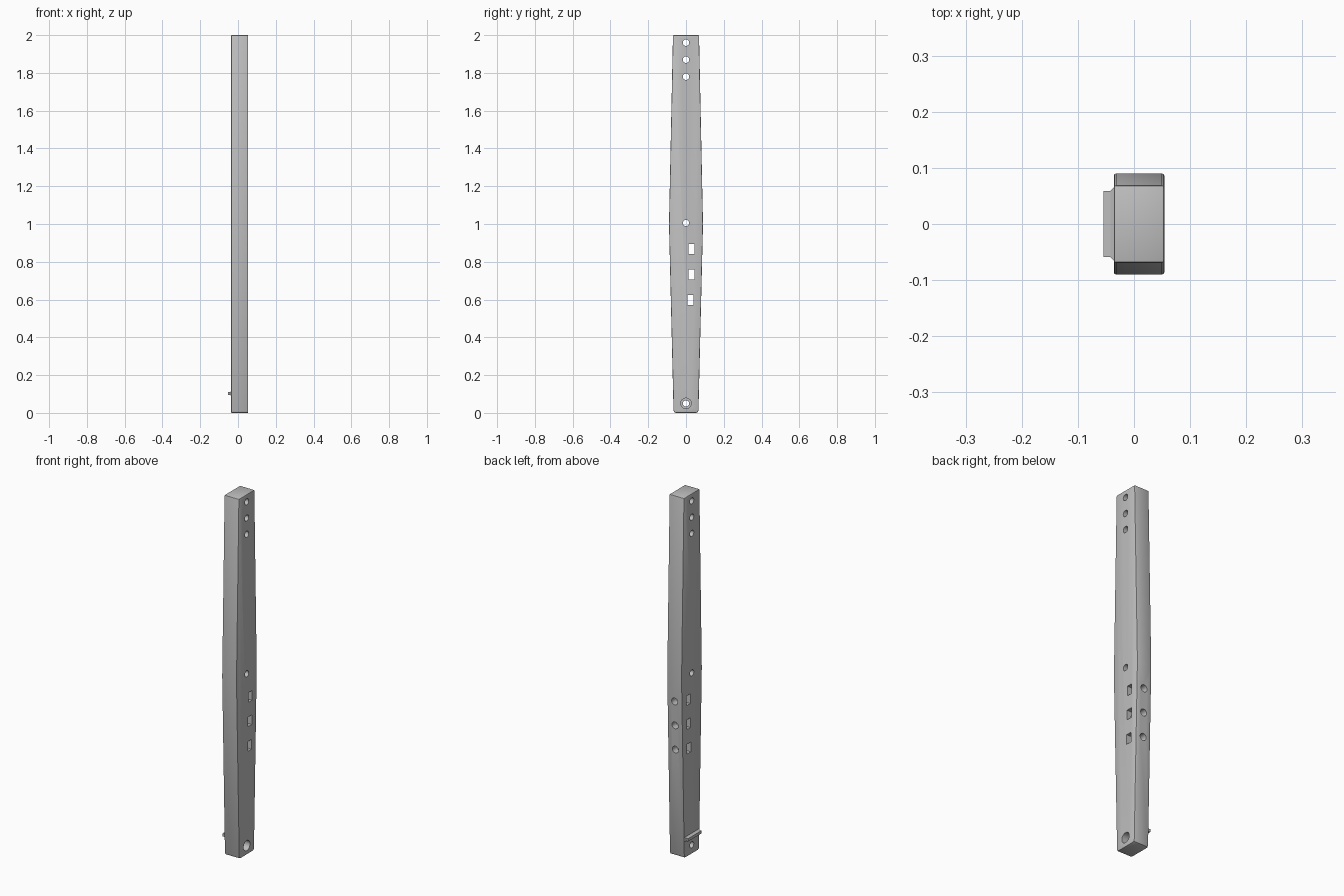
import bpy
import bmesh
import math
from mathutils import Matrix, Vector

cube = bpy.data.objects.get("Cube")
if cube:
    bpy.data.objects.remove(cube, do_unlink=True)

GREY = (0.52, 0.52, 0.52, 1.0)
grey = bpy.data.materials.new("plain_grey")
grey.use_nodes = True
grey.diffuse_color = GREY
grey.node_tree.nodes["Principled BSDF"].inputs["Base Color"].default_value = GREY

X_IN, X_OUT = -0.036, 0.054      # the two broad faces of the bar
X_MID = (X_IN + X_OUT) / 2


def make_object(name, bm):
    bmesh.ops.recalc_face_normals(bm, faces=bm.faces)
    mesh = bpy.data.meshes.new(name)
    bm.to_mesh(mesh)
    bm.free()
    mesh.materials.append(grey)
    obj = bpy.data.objects.new(name, mesh)
    bpy.context.collection.objects.link(obj)
    return obj


def cylinder(name, centre, radius, length, axis):
    bm = bmesh.new()
    turn = Vector((0, 0, 1)).rotation_difference(Vector(axis)).to_matrix().to_4x4()
    bmesh.ops.create_cone(bm, cap_ends=True, segments=32, radius1=radius,
                          radius2=radius, depth=length,
                          matrix=Matrix.Translation(centre) @ turn)
    return make_object(name, bm)


def box(name, centre, size):
    bm = bmesh.new()
    bmesh.ops.create_cube(bm, size=1, matrix=Matrix.Translation(centre)
                          @ Matrix.Diagonal((*size, 1)))
    return make_object(name, bm)


def apply_modifiers(obj):
    bpy.ops.object.select_all(action='DESELECT')
    bpy.context.view_layer.objects.active = obj
    obj.select_set(True)
    for modifier in list(obj.modifiers):
        bpy.ops.object.modifier_apply(modifier=modifier.name)


# Bar: side profile, widest at mid height, extruded across x
half = [(0.054, 0), (0.062, 0.003), (0.066, 0.012), (0.09, 1.0), (0.069, 2.0)]
profile = half + [(-y, z) for y, z in reversed(half)]
bm = bmesh.new()
face = bm.faces.new([bm.verts.new((X_IN, y, z)) for y, z in profile])
side = bmesh.ops.extrude_face_region(bm, geom=[face])
bmesh.ops.translate(bm, vec=(X_OUT - X_IN, 0, 0),
                    verts=[v for v in side["geom"] if isinstance(v, bmesh.types.BMVert)])
bar = make_object("bar", bm)

# Softened long edges
bevel = bar.modifiers.new("soft_edges", 'BEVEL')
bevel.width = 0.004
bevel.segments = 2
bevel.limit_method = 'ANGLE'
bevel.angle_limit = math.radians(60)

# Round holes through the broad faces
cutters = [cylinder("pin_hole", (X_MID, 0, z), 0.017, 0.3, (1, 0, 0))
           for z in (1.96, 1.87, 1.78, 1.005, 0.05)]
# Wide recess around the lowest hole
cutters.append(cylinder("recess", (X_OUT, 0, 0.05), 0.028, 0.08, (1, 0, 0)))
# Nut slots, each met by a bolt hole from the back edge
for z, y in ((0.867, 0.03), (0.733, 0.028), (0.597, 0.025)):
    cutters.append(box("nut_slot", (X_MID, y, z), (0.3, 0.032, 0.054)))
    cutters.append(cylinder("bolt_hole", (X_MID, 0.1, z), 0.019, 0.19, (0, 1, 0)))

for cutter in cutters:
    cutter.hide_render = True
    cut = bar.modifiers.new(cutter.name, 'BOOLEAN')
    cut.operation = 'DIFFERENCE'
    cut.solver = 'EXACT'
    cut.object = cutter
apply_modifiers(bar)
for cutter in cutters:
    bpy.data.objects.remove(cutter, do_unlink=True)
bpy.ops.object.shade_smooth_by_angle(angle=math.radians(30))

# Ridge across the inner face with a flared foot
ridge = box("ridge", (-0.045, 0, 0.103), (0.018, 0.118, 0.016))
bm = bmesh.new()
bmesh.ops.create_cube(bm, size=1, matrix=Matrix.Translation((-0.039, 0, 0.103))
                      @ Matrix.Diagonal((0.006, 0.118, 0.016, 1)))
for v in bm.verts:
    if v.co.x > -0.039:
        v.co.y += math.copysign(0.006, v.co.y)
        v.co.z += math.copysign(0.004, v.co.z - 0.103)
foot = make_object("ridge_foot", bm)
